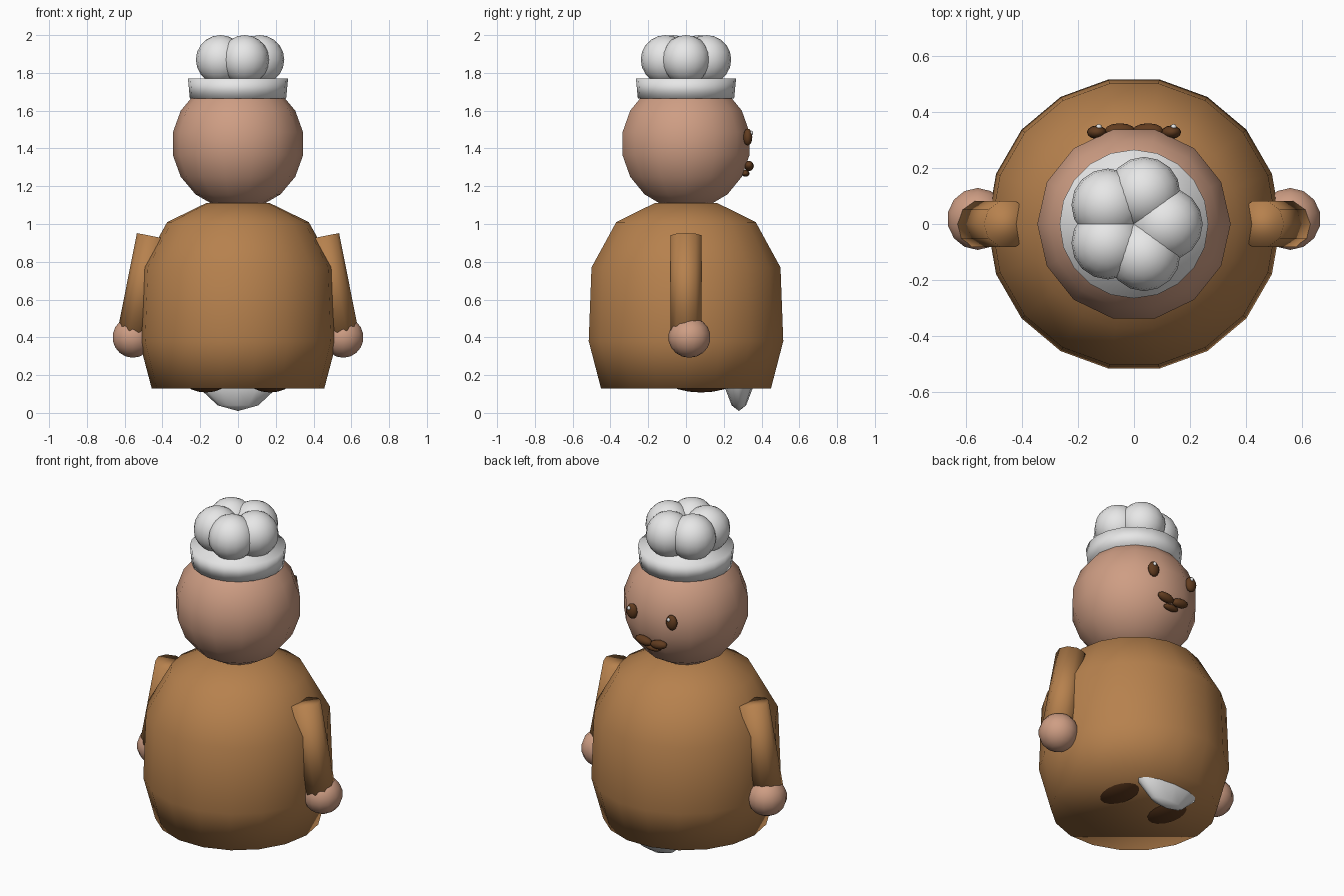
import bpy, bmesh
from math import sin, cos, tau, radians
from mathutils import Matrix, Vector

if "Cube" in bpy.data.objects:
    bpy.data.objects.remove(bpy.data.objects["Cube"], do_unlink=True)


def material(name, rgb):
    m = bpy.data.materials.new(name)
    m.use_nodes = True
    m.diffuse_color = (*rgb, 1)
    m.node_tree.nodes["Principled BSDF"].inputs["Base Color"].default_value = (*rgb, 1)
    return m


ROBE = material("robe brown", (0.47, 0.22, 0.075))
SKIN = material("skin", (0.62, 0.34, 0.23))
WHITE = material("white", (0.8, 0.8, 0.8))
DARK = material("dark brown", (0.12, 0.045, 0.014))


def finish(bm, name, mat):
    bmesh.ops.recalc_face_normals(bm, faces=bm.faces)
    for f in bm.faces:
        f.smooth = True
    me = bpy.data.meshes.new(name)
    bm.to_mesh(me)
    bm.free()
    me.materials.append(mat)
    ob = bpy.data.objects.new(name, me)
    bpy.context.collection.objects.link(ob)
    return ob


def ball(name, mat, loc, radii, segs=16, rings=10, turn=0, tilt=0):
    bm = bmesh.new()
    bmesh.ops.create_uvsphere(bm, u_segments=segs, v_segments=rings, radius=1)
    m = (Matrix.Translation(loc) @ Matrix.Rotation(radians(tilt), 4, 'Y')
         @ Matrix.Diagonal((*radii, 1)) @ Matrix.Rotation(radians(turn), 4, 'Z'))
    bmesh.ops.transform(bm, matrix=m, verts=bm.verts)
    return finish(bm, name, mat)


def lathe(name, mat, profile, sides):
    """Closed solid of revolution from (radius, height) pairs."""
    bm = bmesh.new()
    rows = [[bm.verts.new((r * cos(tau * i / sides), r * sin(tau * i / sides), z))
             for i in range(sides)] for r, z in profile]
    for a, b in zip(rows, rows[1:]):
        for i in range(sides):
            j = (i + 1) % sides
            bm.faces.new((a[i], a[j], b[j], b[i]))
    bm.faces.new(rows[0][::-1])
    bm.faces.new(rows[-1])
    return finish(bm, name, mat)


def rod(name, mat, start, end, radius, sides):
    start, end = Vector(start), Vector(end)
    axis = end - start
    bm = bmesh.new()
    bmesh.ops.create_cone(bm, cap_ends=True, segments=sides, radius1=radius,
                          radius2=radius, depth=axis.length)
    m = Matrix.Translation((start + end) / 2) @ axis.to_track_quat('Z', 'Y').to_matrix().to_4x4()
    bmesh.ops.transform(bm, matrix=m, verts=bm.verts)
    return finish(bm, name, mat)


# Robe, head and hat
lathe("robe", ROBE, [(0.457, 0.13), (0.523, 0.38), (0.508, 0.77), (0.375, 1.01), (0.17, 1.11)], 18)
ball("head", SKIN, (0, 0, 1.425), (0.35, 0.35, 0.35), 14, 9, turn=90)
lathe("hat_band", WHITE, [(0.255, 1.665), (0.265, 1.77)], 20)
for i in range(5):
    a = tau * i / 5
    ball(f"hat_puff_{i + 1}", WHITE, (0.115 * cos(a), 0.115 * sin(a), 1.87), (0.13, 0.13, 0.13))

# Paired parts
for side, s in (("left", 1), ("right", -1)):
    rod(side + "_sleeve", ROBE, (s * 0.45, 0, 0.935), (s * 0.55, 0, 0.43), 0.087, 10)
    ball(side + "_hand", SKIN, (s * 0.557, 0.018, 0.4), (0.11, 0.112, 0.108), 14, 9)
    ball(side + "_foot", DARK, (s * 0.17, 0.08, 0.2), (0.135, 0.21, 0.092))
    ball(side + "_eye", DARK, (s * 0.133, 0.327, 1.46), (0.035, 0.024, 0.045), 12, 8)
    ball(side + "_eye_glint", WHITE, (s * 0.133 + 0.008, 0.346, 1.482), (0.011, 0.01, 0.012), 8, 6)
    ball(side + "_moustache", DARK, (s * 0.05, 0.333, 1.307), (0.055, 0.026, 0.026), 12, 8, tilt=s * -8)

# Mouth, and the apron whose tip hangs below the robe
ball("mouth", DARK, (0, 0.315, 1.268), (0.05, 0.021, 0.018), 12, 8)
ball("apron", WHITE, (0, 0.28, 0.4), (0.28, 0.1, 0.39), 12, 8)
